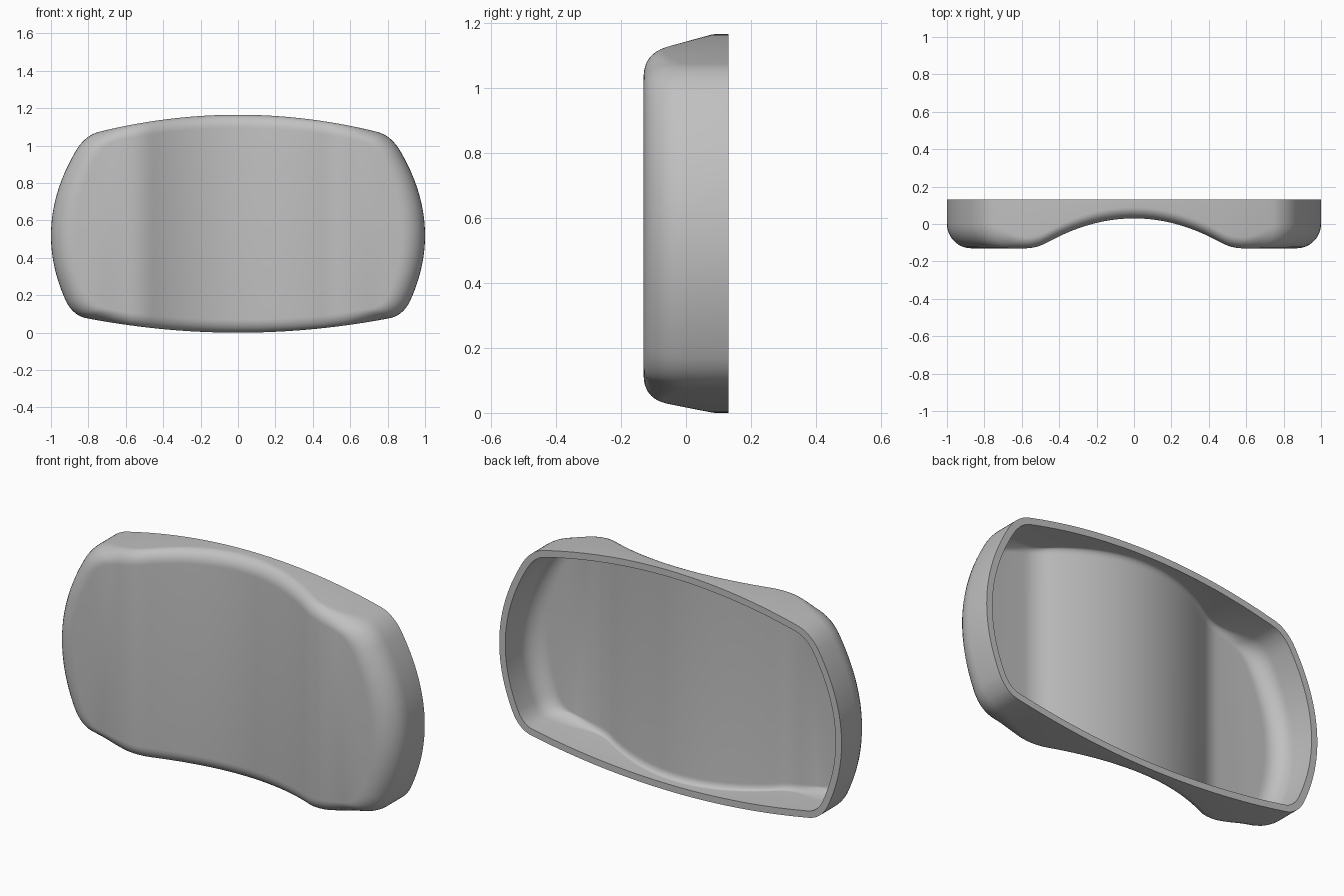
import bpy, bmesh, math

cube = bpy.data.objects.get("Cube")
if cube:
    bpy.data.objects.remove(cube, do_unlink=True)

BACK = 0.13
WALL = 0.035
MID_Z = 0.52
STEPS = 9


def front_depth(x):
    """Hollowed middle, eased into the flat end pads."""
    x = abs(x)
    if x < 0.46:
        return 0.03 - 0.6 * x * x
    if x < 0.58:
        return -BACK + 2.3 * (0.58 - x) ** 2
    return -BACK


def fillet_depth(x):
    t = min(max((x - 0.58) / 0.22, 0), 1)
    return 0.06 + 0.07 * t * t * (3 - 2 * t)


def quadrant(edge, side, sign):
    """Quarter outline: bowed edge, rounded corner, then bowed side to mid height."""
    z = edge(0.8)
    for _ in range(30):
        x = side(z)
        z = edge(x)
    xe, zs = x - 0.07, z - sign * 0.075
    pts = [(i * 0.02, edge(i * 0.02)) for i in range(31)]
    pts += [(u, edge(u)) for u in (0.6 + (xe - 0.6) * k / 4 for k in range(1, 5))]
    a, b, c = (xe, edge(xe)), (x, z), (side(zs), zs)
    for k in range(1, 10):
        t = k / 9
        pts.append(tuple((1 - t) ** 2 * p + 2 * t * (1 - t) * q + t * t * r
                         for p, q, r in zip(a, b, c)))
    for k in range(1, 15):
        h = zs + (MID_Z - zs) * k / 14
        pts.append((side(h), h))
    return pts


def half_outline(inset_edge, inset_side):
    def side(z):
        return 1 - inset_side - 0.65 * (z - MID_Z) ** 2

    top = quadrant(lambda x: 1.165 - inset_edge - 0.165 * x * x, side, 1)
    low = quadrant(lambda x: inset_edge + 0.118 * x * x, side, -1)
    return top + low[-2::-1]


# Half shell: straight wall, rounded front edge, front panel
outer = half_outline(0, 0)
inner = half_outline(0.07, 0.13)
n = len(outer)
bm = bmesh.new()
rings = [[bm.verts.new((x, BACK, z)) for x, z in outer]]
for s in range(STEPS + 1):
    ang = math.pi / 2 * s / STEPS
    f = 1 - math.cos(ang)
    ring = []
    for (xo, zo), (xi, zi) in zip(outer, inner):
        x, z = xo + (xi - xo) * f, zo + (zi - zo) * f
        y = front_depth(x) + fillet_depth(xo) * (1 - math.sin(ang))
        ring.append(bm.verts.new((x, y, z)))
    rings.append(ring)
for a, b in zip(rings, rings[1:]):
    for i in range(n - 1):
        bm.faces.new((a[i], a[i + 1], b[i + 1], b[i]))
last = rings[-1]
half = n // 2
for i in range(half):
    loop = [last[n - 1 - i], last[n - 2 - i], last[i + 1], last[i]]
    if i == half - 1:
        loop.pop(1)
    panel = bm.faces.new(loop)
bmesh.ops.recalc_face_normals(bm, faces=bm.faces[:])
panel.normal_update()
if panel.normal.y > 0:
    bmesh.ops.reverse_faces(bm, faces=bm.faces[:])

mesh = bpy.data.meshes.new("curved_cover")
bm.to_mesh(mesh)
bm.free()
cover = bpy.data.objects.new("curved_cover", mesh)
bpy.context.collection.objects.link(cover)

# Plain grey finish
grey = bpy.data.materials.new("plain_grey")
grey.use_nodes = True
colour = (0.53, 0.53, 0.53, 1)
grey.diffuse_color = colour
for node in grey.node_tree.nodes:
    if node.type == "BSDF_PRINCIPLED":
        node.inputs["Base Color"].default_value = colour
mesh.materials.append(grey)

# Mirror to the full width, then thicken inwards with an open back
mirror = cover.modifiers.new("mirror", "MIRROR")
mirror.use_clip = True
shell = cover.modifiers.new("wall", "SOLIDIFY")
shell.thickness = WALL
shell.offset = -1
shell.use_even_offset = True

bpy.ops.object.select_all(action="DESELECT")
cover.select_set(True)
bpy.context.view_layer.objects.active = cover
for name in ("mirror", "wall"):
    bpy.ops.object.modifier_apply(modifier=name)
bpy.ops.object.shade_smooth_by_angle(angle=math.radians(35))
